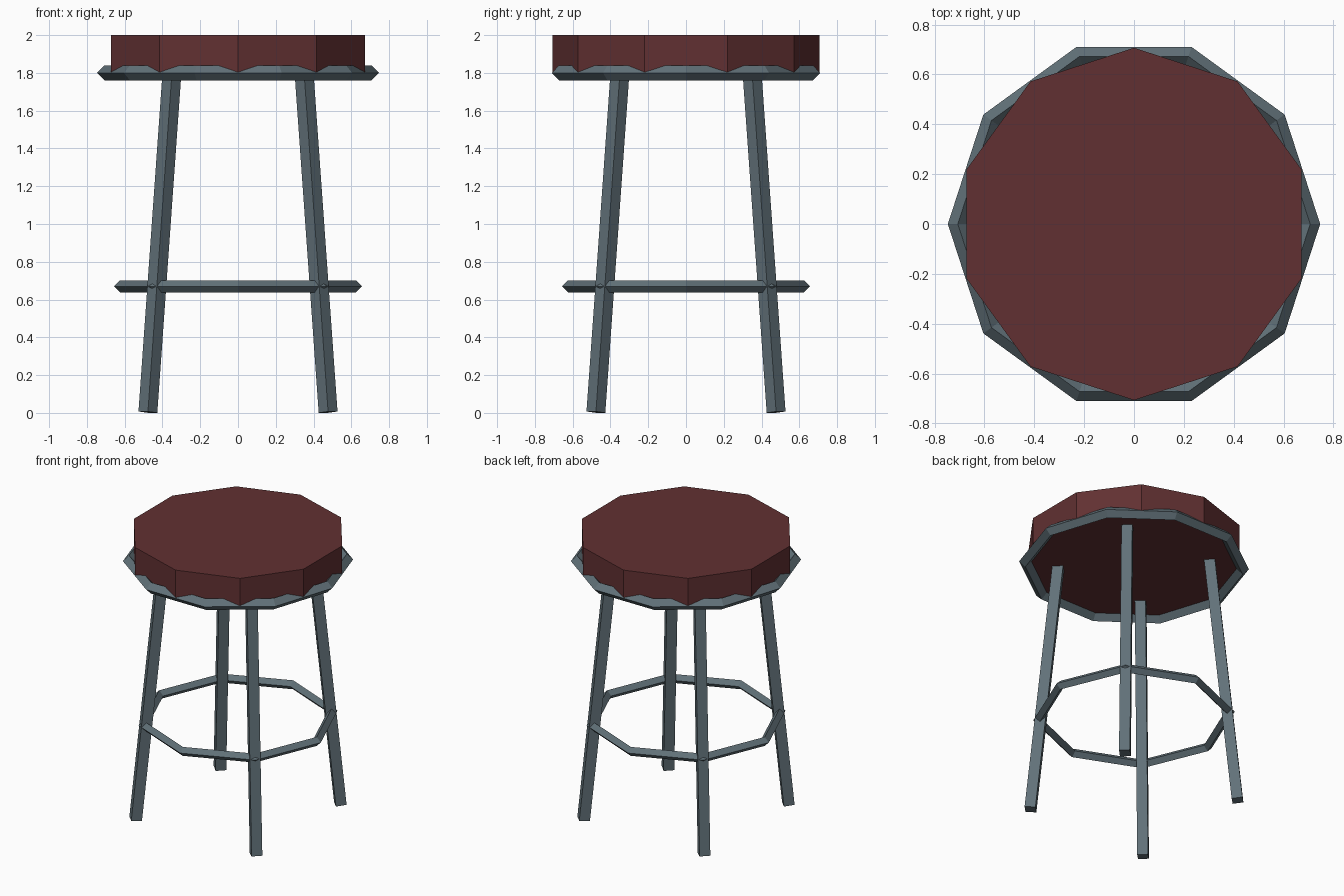
import bpy
from mathutils import Vector

if "Cube" in bpy.data.objects:
    bpy.data.objects.remove(bpy.data.objects["Cube"])


def material(name, color):
    m = bpy.data.materials.new(name)
    m.diffuse_color = (*color, 1)
    m.use_nodes = True
    m.node_tree.nodes["Principled BSDF"].inputs["Base Color"].default_value = m.diffuse_color
    return m


red = material("red_leather", (0.12, 0.03, 0.032))
steel = material("steel", (0.12, 0.165, 0.19))


def finish(name, mat):
    ob = bpy.context.object
    ob.name = name
    ob.data.materials.append(mat)
    return ob


def ring(name, z, major, minor, sides):
    bpy.ops.mesh.primitive_torus_add(major_segments=sides, minor_segments=4,
                                     major_radius=major, minor_radius=minor,
                                     location=(0, 0, z))
    return finish(name, steel)


def bar(name, start, end, radius):
    a, b = Vector(start), Vector(end)
    tilt = Vector((0, 0, 1)).rotation_difference(b - a).to_euler()
    bpy.ops.mesh.primitive_cylinder_add(vertices=4, radius=radius,
                                        depth=(b - a).length,
                                        location=(a + b) / 2, rotation=tilt)
    return finish(name, steel)


# Ten-sided padded seat
bpy.ops.mesh.primitive_cylinder_add(vertices=10, radius=0.707, depth=0.2,
                                    location=(0, 0, 1.9))
finish("seat", red)

# Rim under the seat and foot rest
ring("seat_rim", 1.8, 0.707, 0.04, 10)
ring("foot_ring", 0.67, 0.624, 0.032, 8)

# Four splayed legs with square section
for sy, row in ((-1, "front"), (1, "back")):
    for sx, side in ((-1, "left"), (1, "right")):
        bar(f"{row}_{side}_leg", (0.477 * sx, 0.477 * sy, 0.004),
            (0.349 * sx, 0.349 * sy, 1.81), 0.05)
